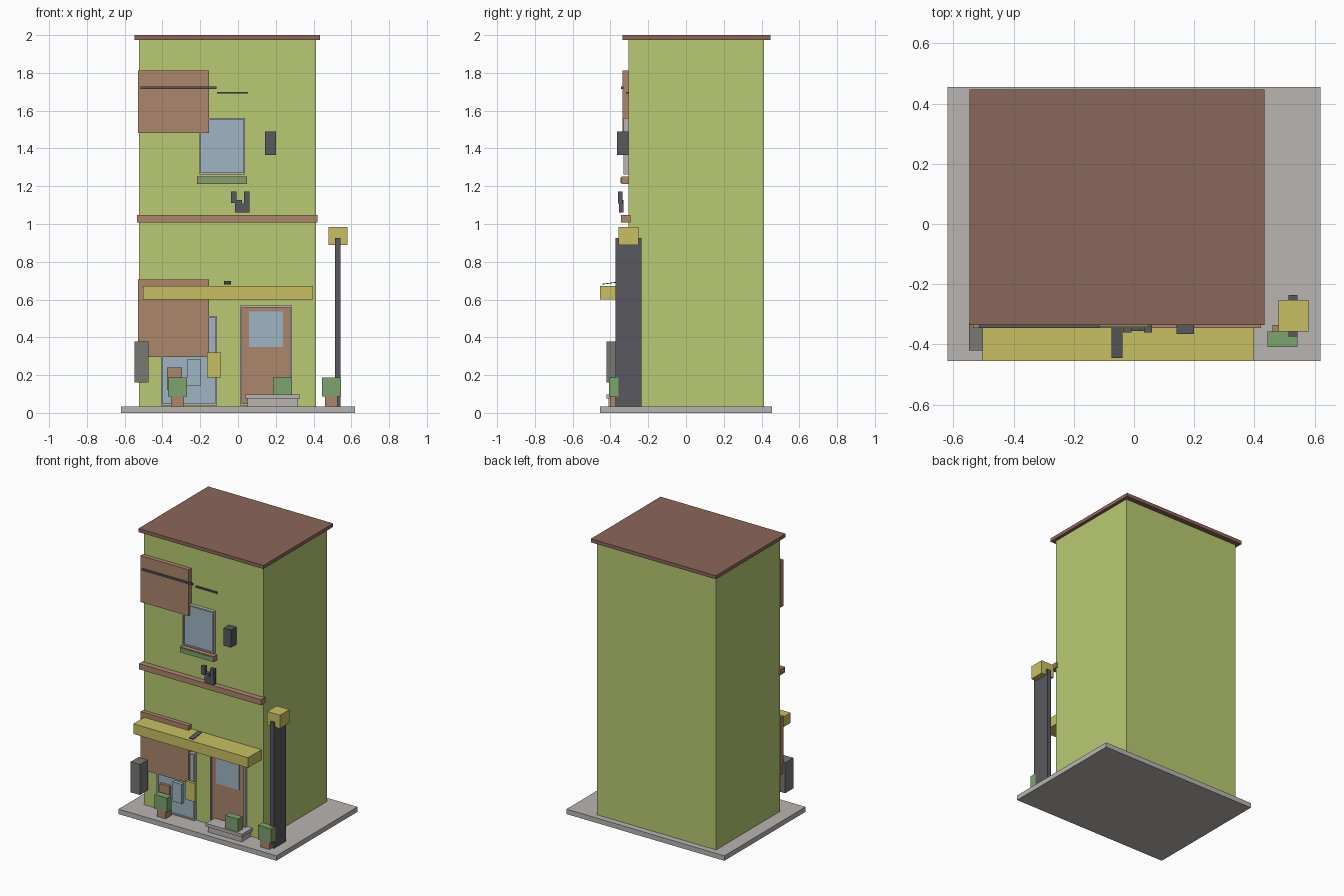
import bpy, bmesh, math
from mathutils import Matrix

if "Cube" in bpy.data.objects:
    bpy.data.objects.remove(bpy.data.objects["Cube"])


def material(name, r, g, b):
    lin = [(c / 255 / 12.92) if c < 11 else ((c / 255 + 0.055) / 1.055) ** 2.4 for c in (r, g, b)]
    m = bpy.data.materials.new(name)
    m.diffuse_color = (*lin, 1)
    m.use_nodes = True
    m.node_tree.nodes["Principled BSDF"].inputs["Base Color"].default_value = m.diffuse_color
    return m


WALL = material("lime_wall", 185, 202, 115)
ROOF = material("roof_brown", 139, 103, 90)
WOOD = material("wood_brown", 172, 134, 108)
YELLOW = material("mustard", 201, 192, 98)
DARK = material("dark_metal", 89, 88, 94)
GREY = material("box_grey", 120, 120, 116)
STONE = material("pale_stone", 184, 181, 178)
GLASS = material("glass_blue", 159, 181, 195)
PLANT = material("plant_green", 126, 163, 110)


def finish(name, bm, *mats):
    me = bpy.data.meshes.new(name)
    bm.to_mesh(me)
    bm.free()
    for m in mats:
        me.materials.append(m)
    ob = bpy.data.objects.new(name, me)
    bpy.context.collection.objects.link(ob)
    return ob


def box_mesh(x, y, z):
    bm = bmesh.new()
    size = [b - a for a, b in (x, y, z)]
    mid = [(a + b) / 2 for a, b in (x, y, z)]
    bmesh.ops.create_cube(bm, size=1, matrix=Matrix.Translation(mid) @ Matrix.Diagonal((*size, 1)))
    return bm


def box(name, mat, x, y, z):
    return finish(name, box_mesh(x, y, z), mat)


def framed(name, x, z, border, inner, y=(-0.33, -0.30), depth=0.008):
    """Frame box whose front face is inset and pushed back as a panel."""
    bm = box_mesh(x, y, z)
    front = min(bm.faces, key=lambda f: f.calc_center_median().y)
    bmesh.ops.inset_region(bm, faces=[front], thickness=border)
    extra = bmesh.ops.extrude_discrete_faces(bm, faces=[front])["faces"][0]
    for v in extra.verts:
        v.co.y += depth
    extra.material_index = 1
    return finish(name, bm, STONE, inner)


WALL_Y = -0.305

# Main shell
box("base_slab", STONE, (-0.62, 0.62), (-0.455, 0.455), (0, 0.035))
box("building_body", WALL, (-0.525, 0.412), (WALL_Y, 0.412), (0.035, 1.978))
box("roof_slab", ROOF, (-0.547, 0.434), (-0.335, 0.447), (1.975, 2.0))
box("floor_band", WOOD, (-0.535, 0.422), (-0.345, -0.293), (1.008, 1.048))

# Upper floor
box("upper_shutter", WOOD, (-0.53, -0.153), (-0.335, WALL_Y), (1.483, 1.812))
box("long_rail", DARK, (-0.515, -0.115), (-0.345, -0.332), (1.715, 1.727))
box("short_rail", DARK, (-0.112, 0.054), (-0.317, WALL_Y), (1.69, 1.70))
framed("upper_window", (-0.205, 0.037), (1.263, 1.562), 0.013, GLASS)
box("window_sill", WOOD, (-0.217, 0.048), (-0.342, WALL_Y), (1.213, 1.252))
box("sill_planting", PLANT, (-0.205, 0.037), (-0.346, -0.34), (1.216, 1.247))
box("wall_unit", DARK, (0.142, 0.2), (-0.365, WALL_Y), (1.365, 1.49))

# Small stepped ornament
box("ornament_left", DARK, (-0.037, -0.008), (-0.36, -0.335), (1.112, 1.172))
box("ornament_base", DARK, (-0.016, 0.06), (-0.355, -0.33), (1.06, 1.108))
box("ornament_middle", DARK, (-0.016, 0.02), (-0.355, -0.33), (1.108, 1.128))
box("ornament_right", DARK, (0.033, 0.06), (-0.36, -0.335), (1.108, 1.172))

# Shop front
framed("shop_window", (-0.408, -0.112), (0.04, 0.513), 0.013, GLASS)
box("lower_shutter", WOOD, (-0.53, -0.153), (-0.335, WALL_Y), (0.297, 0.705))
framed("door", (0.01, 0.286), (0.04, 0.568), 0.015, WOOD)
box("door_glass", GLASS, (0.057, 0.238), (-0.328, -0.321), (0.35, 0.538))
box("notice_board", GLASS, (-0.27, -0.197), (-0.35, -0.325), (0.145, 0.283))
box("hanging_board", YELLOW, (-0.165, -0.09), (-0.355, -0.335), (0.188, 0.32))
box("meter_box", GREY, (-0.548, -0.475), (-0.42, -0.33), (0.16, 0.377))
box("awning", YELLOW, (-0.503, 0.398), (-0.455, WALL_Y), (0.6, 0.672))
plate = box("awning_plate", DARK, (-0.018, 0.018), (-0.05, 0.05), (-0.002, 0.002))
plate.location = (-0.056, -0.395, 0.688)
plate.rotation_euler.x = math.radians(8)

# Door steps
box("upper_step", STONE, (0.04, 0.327), (-0.42, WALL_Y), (0.075, 0.097))
box("lower_step", STONE, (0.05, 0.317), (-0.41, WALL_Y), (0.035, 0.075))

# Potted plants
for i, x in enumerate((-0.32, 0.235, 0.494)):
    box(f"pot_{i + 1}", WOOD, (x - 0.034, x + 0.034), (-0.402, -0.336), (0.035, 0.09))
    box(f"plant_{i + 1}", PLANT, (x - 0.05, x + 0.05), (-0.408, -0.358), (0.087, 0.188))
box("plant_backboard", WOOD, (-0.375, -0.297), (-0.346, -0.325), (0.12, 0.24))

# Street lamp
box("lamp_post", DARK, (0.513, 0.543), (-0.373, -0.236), (0.035, 0.927))
box("lamp_head", YELLOW, (0.48, 0.58), (-0.358, -0.252), (0.89, 0.985))
